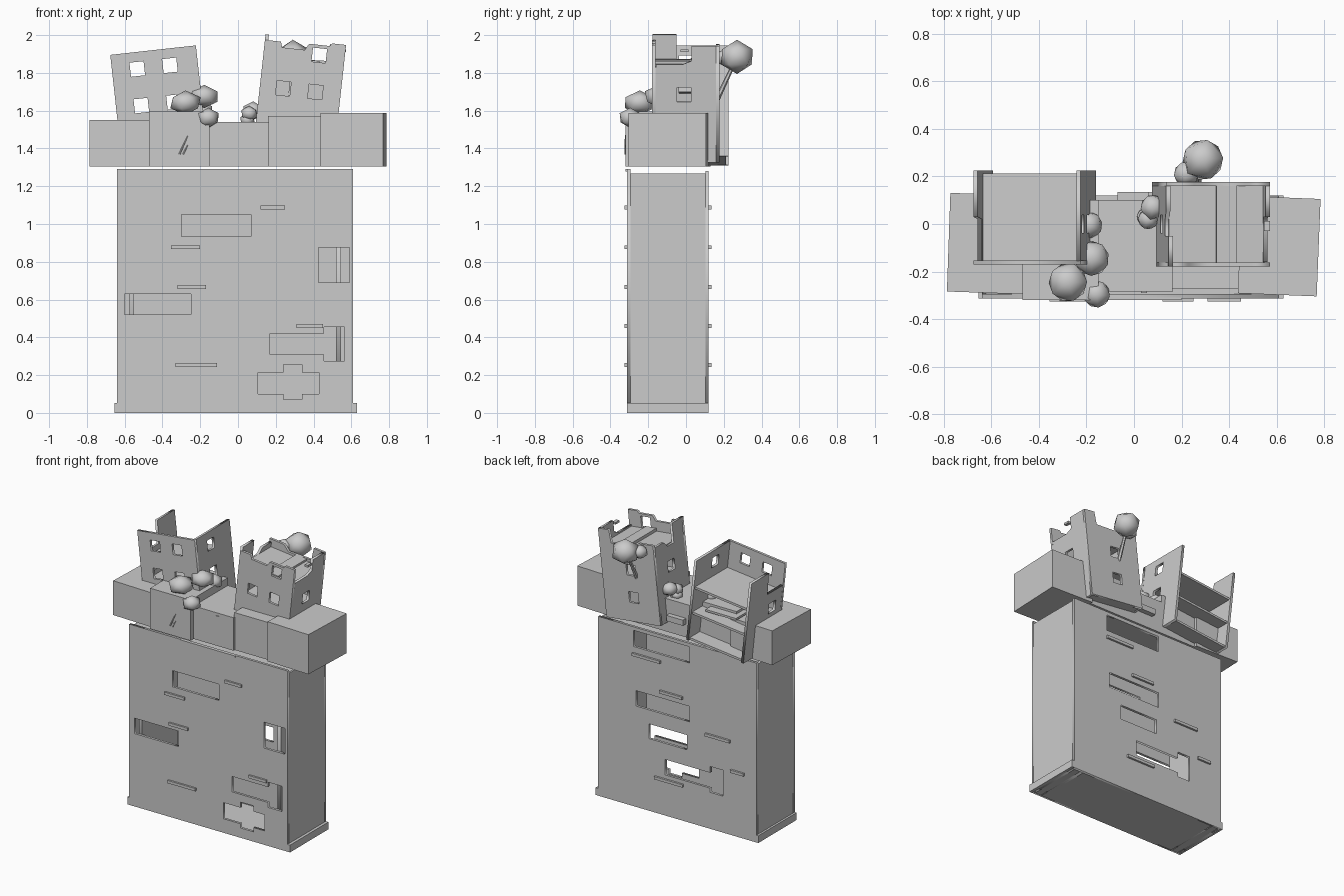
import bpy, bmesh, math
from mathutils import Matrix, Vector

if "Cube" in bpy.data.objects:
    bpy.data.objects.remove(bpy.data.objects["Cube"])

stone = bpy.data.materials.new("light_grey")
stone.diffuse_color = (0.6, 0.6, 0.6, 1)
stone.use_nodes = True
stone.node_tree.nodes["Principled BSDF"].inputs["Base Color"].default_value = stone.diffuse_color


def add(name, mesh, matrix=Matrix()):
    mesh.transform(matrix)
    mesh.materials.clear()
    mesh.materials.append(stone)
    ob = bpy.data.objects.new(name, mesh)
    bpy.context.collection.objects.link(ob)
    return ob


def box(name, x0, x1, y0, y1, z0, z1, turn=0, matrix=Matrix()):
    bm = bmesh.new()
    size = Matrix.Diagonal((x1 - x0, y1 - y0, z1 - z0, 1))
    spot = Matrix.Translation(((x0 + x1) / 2, (y0 + y1) / 2, (z0 + z1) / 2))
    bmesh.ops.create_cube(bm, size=1, matrix=spot @ Matrix.Rotation(turn, 4, 'Z') @ size)
    me = bpy.data.meshes.new(name)
    bm.to_mesh(me)
    bm.free()
    return add(name, me, matrix)


def rect(x0, z0, x1, z1):
    return [(x0, z0), (x1, z0), (x1, z1), (x0, z1)]


def square(x, z, s=0.075):
    return rect(x - s / 2, z - s / 2, x + s / 2, z + s / 2)


def panel(name, outline, holes, axis, pos, thick=0.018, matrix=Matrix()):
    """Flat wall with holes; axis 'Y' lies in xz, axis 'X' lies in yz."""
    cu = bpy.data.curves.new(name, 'CURVE')
    cu.dimensions = '2D'
    cu.fill_mode = 'BOTH'
    cu.extrude = thick / 2
    for loop in [outline] + holes:
        sp = cu.splines.new('POLY')
        sp.points.add(len(loop) - 1)
        for p, (a, b) in zip(sp.points, loop):
            p.co = (a, b, 0, 1)
        sp.use_cyclic_u = True
    tmp = bpy.data.objects.new(name + "_curve", cu)
    bpy.context.collection.objects.link(tmp)
    dg = bpy.context.evaluated_depsgraph_get()
    me = bpy.data.meshes.new_from_object(tmp.evaluated_get(dg))
    bpy.data.objects.remove(tmp)
    if axis == 'Y':
        m = Matrix(((1, 0, 0, 0), (0, 0, -1, pos), (0, 1, 0, 0), (0, 0, 0, 1)))
    else:
        m = Matrix(((0, 0, 1, pos), (1, 0, 0, 0), (0, 1, 0, 0), (0, 0, 0, 1)))
    return add(name, me, matrix @ m)


def ball(name, x, y, z, r, flat=0.85):
    bm = bmesh.new()
    m = Matrix.Translation((x, y, z)) @ Matrix.Rotation(x * 9, 4, 'Z') @ Matrix.Diagonal((r, r, r * flat, 1))
    bmesh.ops.create_icosphere(bm, subdivisions=1, radius=1.06, matrix=m)
    for f in bm.faces:
        f.smooth = True
    me = bpy.data.meshes.new(name)
    bm.to_mesh(me)
    bm.free()
    return add(name, me)


def stick(name, a, b, r0, r1):
    a, b = Vector(a), Vector(b)
    d = b - a
    bm = bmesh.new()
    m = Matrix.Translation((a + b) / 2) @ d.to_track_quat('Z', 'Y').to_matrix().to_4x4()
    bmesh.ops.create_cone(bm, cap_ends=True, segments=6, radius1=r0, radius2=r1, depth=d.length, matrix=m)
    me = bpy.data.meshes.new(name)
    bm.to_mesh(me)
    bm.free()
    return add(name, me)


# hollow slab tower
front_holes = [
    rect(-.30, .935, .07, 1.05), rect(.425, .69, .59, .875), rect(-.6, .52, -.25, .63),
    [(.17, .31), (.455, .31), (.455, .275), (.565, .275), (.565, .455), (.455, .455), (.455, .42), (.17, .42)],
    [(.105, .10), (.24, .10), (.24, .07), (.34, .07), (.34, .10), (.43, .10),
     (.43, .215), (.34, .215), (.34, .255), (.24, .255), (.24, .215), (.105, .215)]]
back_holes = [
    rect(-.11, 1.14, .33, 1.255), rect(-.11, .72, .31, .83), rect(-.09, .515, .21, .62),
    [(-.375, .26), (-.275, .26), (-.275, .29), (.08, .29), (.08, .40), (-.275, .40), (-.275, .445), (-.375, .445)]]
panel("tower_front", rect(-.64, 0, .61, 1.29), front_holes, 'Y', -.304)
panel("tower_back", rect(-.64, 0, .61, 1.28), back_holes, 'Y', .111)
for side, x, xi in (("left", -.631, -.5625), ("right", .601, .5325)):
    panel("tower_end_" + side, rect(-.295, 0, .102, 1.268), [], 'X', x)
    panel("tower_partition_" + side, rect(-.295, 0, .102, 1.26), [], 'X', xi, .025)
box("tower_floor", -.63, .60, -.3, .11, 0, .015)
box("tower_ceiling", -.63, .60, -.3, .11, 1.255, 1.268)
box("tower_foot_left", -.655, -.639, -.313, .12, 0, .052)
box("tower_foot_right", .609, .63, -.313, .12, 0, .052)
box("tower_top_ledge", -.23, .2, -.32, -.31, 1.278, 1.29)

# ledges on both faces
for i, (x0, x1, z) in enumerate([(.12, .25, 1.087), (-.355, -.20, .877), (-.32, -.17, .667), (.31, .45, .46), (-.33, -.11, .253)]):
    box(f"front_ledge_{i}", x0, x1, -.326, -.31, z - .01, z + .01)
for i, (x0, x1, z) in enumerate([(.115, .335, 1.087), (-.06, .12, .877), (-.435, -.24, .667), (-.545, -.44, .46), (-.065, .16, .253)]):
    box(f"back_ledge_{i}", x0, x1, .118, .134, z - .01, z + .01)

# row of ground blocks
for i, (x0, x1, y0, y1, top, turn) in enumerate([
        (-.78, -.44, -.29, .125, 1.55, -.035), (-.47, -.15, -.32, .10, 1.595, 0),
        (-.16, .165, -.285, .10, 1.54, 0), (.16, .445, -.272, .10, 1.572, 0),
        (.445, .777, -.298, .112, 1.588, -.04)]):
    box(f"ground_block_{i}", x0, x1, y0, y1, 1.305, top, turn)
box("ground_slot", .03, .055, -.29, -.284, 1.45, 1.52)
box("ground_rubble", -.07, .06, .09, .135, 1.40, 1.44)
stick("root_long", (-.31, -.322, 1.37), (-.265, -.322, 1.47), .005, .002)
stick("root_short", (-.29, -.322, 1.37), (-.265, -.322, 1.42), .004, .002)

# left leaning ruin, open at the back
L = Matrix.Translation((-.385, 0, 1.334)) @ Matrix.Rotation(math.radians(-6.3), 4, 'Y')
panel("left_ruin_front", rect(-.228, 0, .228, .59), [square(x, z) for x in (-.094, .08) for z in (.305, .5)],
      'Y', -.162, matrix=L)
panel("left_ruin_left_wall", [(-.155, 0), (.225, 0), (.225, .59), (.03, .59), (.02, .43), (-.155, .43)],
      [square(-.05, .31)], 'X', -.218, matrix=L)
panel("left_ruin_right_wall", rect(-.155, 0, .225, .59), [square(0, .5), square(0, .305)], 'X', .218, matrix=L)
for i, z in enumerate((.01, .20, .385)):
    box(f"left_ruin_floor_{i}", -.21, .21, -.155, .212, z - .008, z + .008, matrix=L)
box("left_ruin_fallen_slab", -.12, .12, .02, .16, .23, .245,
    matrix=L @ Matrix.Rotation(math.radians(6), 4, 'Y'))

# right leaning ruin, broken roof line
R = Matrix.Translation((.29, 0, 1.35)) @ Matrix.Rotation(math.radians(6.3), 4, 'Y')
panel("right_ruin_front", [(-.215, 0), (.215, 0), (.215, .625), (.14, .625), (.13, .61), (.02, .61), (.0, .575),
                           (-.12, .575), (-.13, .605), (-.215, .605)],
      [square(-.09, .36), square(.081, .36), square(.08, .555)], 'Y', -.17, matrix=R)
panel("right_ruin_left_wall", [(-.165, 0), (.16, 0), (.16, .54), (.06, .54), (.02, .5), (-.05, .5), (-.05, .635), (-.178, .635)],
      [square(0, .36)], 'X', -.206, matrix=R)
panel("right_ruin_right_wall", [(-.165, 0), (.16, 0), (.16, .62), (.03, .62), (.03, .54), (-.02, .52), (-.16, .52)],
      [square(-.01, .36)], 'X', .206, matrix=R)
panel("right_ruin_back", [(-.215, 0), (.215, 0), (.215, .62), (.13, .62), (.12, .53), (-.06, .52), (-.1, .56), (-.215, .56)],
      [square(-.02, .36), square(-.02, .17)], 'Y', .168, matrix=R)
for i, (x0, x1, z) in enumerate([(-.2, .0, .495), (.0, .085, .515), (.085, .2, .50), (-.2, .2, .26), (-.2, .2, .01)]):
    box(f"right_ruin_floor_{i}", x0, x1, -.165, .162, z - .01, z + .01, matrix=R)
box("loose_chip", .548, .572, -.03, .012, 1.91, 1.925)

# bushes and the small tree at the back
for i, b in enumerate([(-.278, -.245, 1.642, .085, .72), (-.178, -.145, 1.675, .077, .75), (-.158, -.295, 1.562, .06),
                       (-.19, -.005, 1.60, .06), (.06, .02, 1.585, .045), (.08, .07, 1.60, .055), (.05, .03, 1.55, .04)]):
    ball(f"bush_{i}", *b)
ball("tree_crown_big", .29, .27, 1.885, .09, .95)
ball("tree_crown_small", .22, .21, 1.88, .055)
stick("tree_trunk", (.27, .165, 1.66), (.28, .25, 1.84), .014, .01)
stick("bush_stem", (.07, .08, 1.44), (.07, .05, 1.57), .012, .01)
